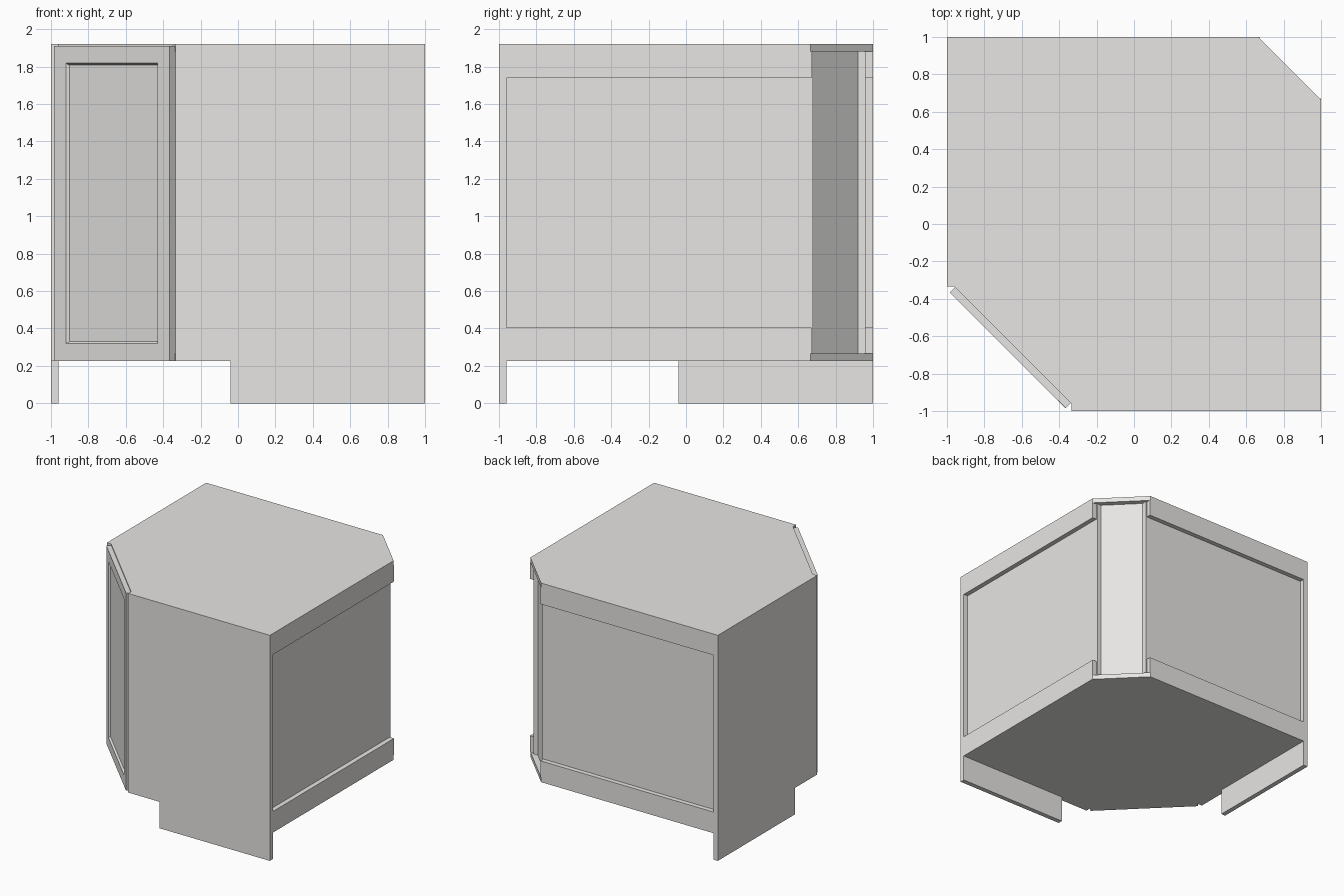
import bpy, bmesh
from mathutils import Vector

if "Cube" in bpy.data.objects:
    bpy.data.objects.remove(bpy.data.objects["Cube"])

paint = bpy.data.materials.new("pale_grey")
paint.diffuse_color = (0.8, 0.79, 0.77, 1)
paint.use_nodes = True
paint.node_tree.nodes["Principled BSDF"].inputs["Base Color"].default_value = paint.diffuse_color

T = 0.04           # board thickness
H = 1.92           # cabinet height
KICK = 0.225       # toe space height
FLOOR = KICK + T   # upper side of the bottom board
F = 0.335          # inner end of the side panels at the door
C = 0.665          # start of the rear chamfer


def finish(name, bm):
    bmesh.ops.recalc_face_normals(bm, faces=bm.faces)
    mesh = bpy.data.meshes.new(name)
    bm.to_mesh(mesh)
    bm.free()
    mesh.materials.append(paint)
    obj = bpy.data.objects.new(name, mesh)
    bpy.context.collection.objects.link(obj)
    return obj


def prism(name, points, offset):
    """Extrude a flat outline of 3D points along an offset vector."""
    bm = bmesh.new()
    face = bm.faces.new([bm.verts.new(p) for p in points])
    new = bmesh.ops.extrude_face_region(bm, geom=[face])["geom"]
    verts = [v for v in new if isinstance(v, bmesh.types.BMVert)]
    bmesh.ops.translate(bm, verts=verts, vec=Vector(offset))
    return finish(name, bm)


def board(name, outline, z0, z1):
    return prism(name, [(x, y, z0) for x, y in outline], (0, 0, z1 - z0))


def box_outline(x0, x1, y0, y1):
    return [(x0, y0), (x1, y0), (x1, y1), (x0, y1)]


def swap(outline):
    """Mirror an outline across the cabinet's diagonal."""
    return [(y, x) for x, y in outline]


# Two notched side panels, mirrored about the diagonal
profile = [(-F, KICK), (-0.04, KICK), (-0.04, 0), (1, 0), (1, H), (-F, H)]
prism("front_panel", [(a, -1, z) for a, z in profile], (0, T, 0))
prism("left_panel", [(-1, a, z) for a, z in profile], (T, 0, 0))

# Top and bottom boards with cut corners
deck = [(-0.96, -F), (-F, -0.96), (1, -0.96), (1, C), (C, 1), (-0.96, 1)]
board("bottom_board", deck, KICK, FLOOR)
board("top_board", deck, H - T, H)

# Inner shelves
shelf = [(-0.95, -F), (-F, -0.95), (0.92, -0.95), (0.92, 0.68), (0.68, 0.92), (-0.95, 0.92)]
for i, z in enumerate((0.83, 1.35)):
    board(f"shelf_{i + 1}", shelf, z, z + T)

# Recessed back panels and the rails in front of them
panel = box_outline(0.92, 0.96, -0.96, 0.68)
rail = box_outline(0.96, 1.0, -0.96, 0.67)
for side, turn in (("right", lambda o: o), ("back", swap)):
    board(f"{side}_panel", turn(panel), FLOOR, H - T)
    board(f"{side}_lower_rail", turn(rail), FLOOR, 0.405)
    board(f"{side}_upper_rail", turn(rail), 1.74, H - T)

# Diagonal panel in the rear corner
board("corner_panel", [(0.92, 0.68), (0.68, 0.92), (0.65, 0.89), (0.89, 0.65)], FLOOR, H - T)

# Diagonal door with a bevelled sunken field
door = board("door", [(-0.985, -0.365), (-0.365, -0.985), (-0.335, -0.955), (-0.955, -0.335)],
             KICK + 0.002, 1.91)
bm = bmesh.new()
bm.from_mesh(door.data)
bm.faces.ensure_lookup_table()
out = Vector((-1, -1, 0)).normalized()
front = max(bm.faces, key=lambda f: f.normal.dot(out))
bmesh.ops.inset_region(bm, faces=[front], thickness=0.13)
bmesh.ops.inset_region(bm, faces=[front], thickness=0.015, depth=-0.015)
bm.to_mesh(door.data)
bm.free()
